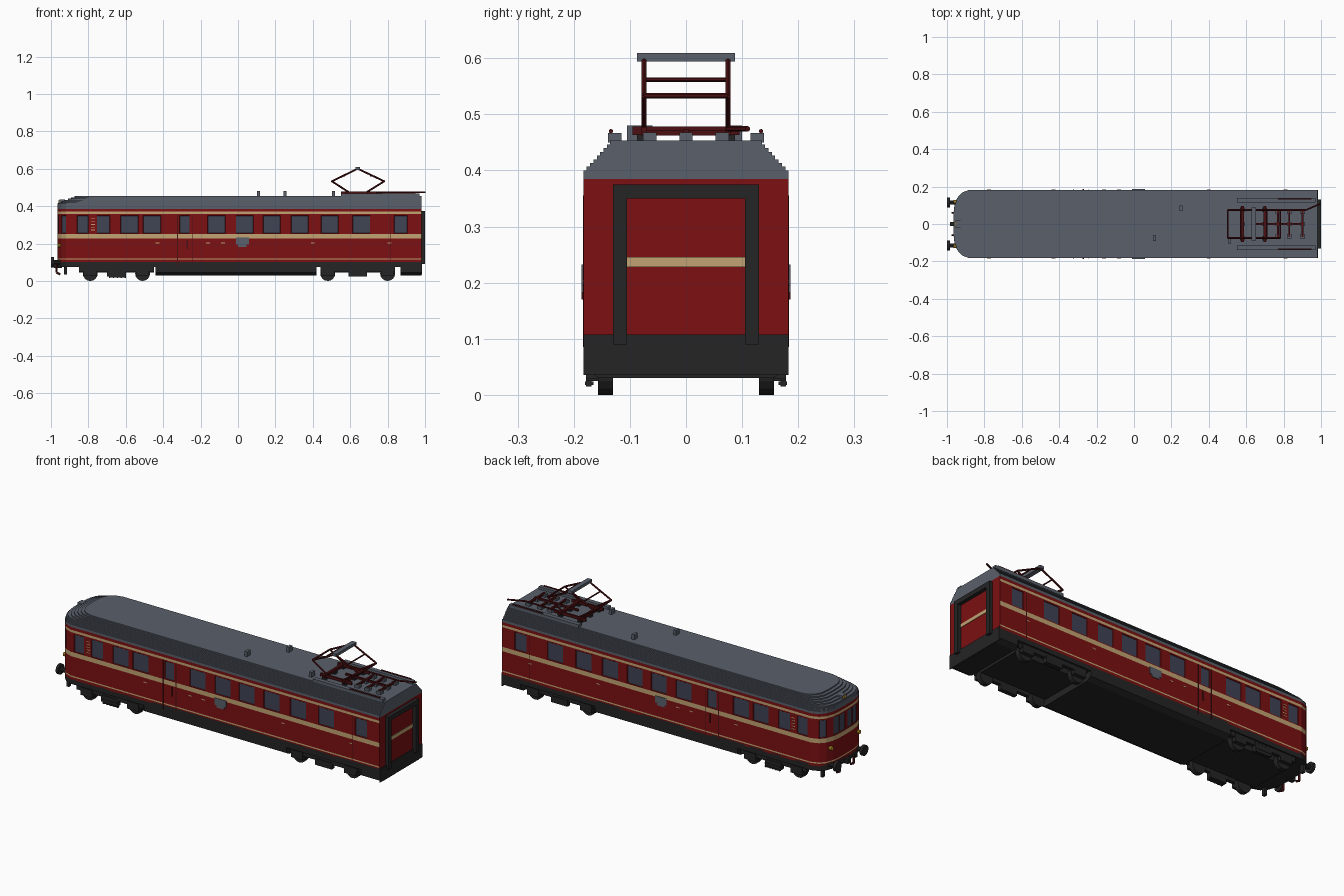
import bpy, bmesh, math
from mathutils import Vector

if "Cube" in bpy.data.objects:
    bpy.data.objects.remove(bpy.data.objects["Cube"])


def material(name, *rgb):
    m = bpy.data.materials.new(name)
    m.use_nodes = True
    m.diffuse_color = (*rgb, 1)
    m.node_tree.nodes["Principled BSDF"].inputs["Base Color"].default_value = (*rgb, 1)
    return m


RED = material("deep_red", 0.2, 0.005, 0.006)
CREAM = material("cream", 0.54, 0.37, 0.17)
GLASS = material("blue_glass", 0.05, 0.058, 0.09)
GREY = material("roof_grey", 0.1, 0.115, 0.145)
DARK = material("charcoal", 0.018, 0.018, 0.018)
MAROON = material("dark_maroon", 0.07, 0.005, 0.006)
AMBER = material("amber", 0.6, 0.35, 0.02)


def finish(name, bm, *mats):
    bmesh.ops.recalc_face_normals(bm, faces=bm.faces[:])
    mesh = bpy.data.meshes.new(name)
    bm.to_mesh(mesh)
    bm.free()
    for m in mats:
        mesh.materials.append(m)
    ob = bpy.data.objects.new(name, mesh)
    bpy.context.scene.collection.objects.link(ob)
    return ob


def box(name, mat, x, y, z):
    """Box from three (low, high) ranges."""
    bm = bmesh.new()
    bmesh.ops.create_cube(bm, size=1)
    for v in bm.verts:
        v.co = [sum(r) / 2 + c * (r[1] - r[0]) for r, c in zip((x, y, z), v.co)]
    return finish(name, bm, mat)


def rod(name, mat, a, b, r, sides=6, r2=None):
    a, b = Vector(a), Vector(b)
    bm = bmesh.new()
    bmesh.ops.create_cone(bm, cap_ends=True, segments=sides, radius1=r,
                          radius2=r if r2 is None else r2, depth=(b - a).length)
    q = (b - a).to_track_quat('Z', 'Y')
    for v in bm.verts:
        v.co = (a + b) / 2 + q @ v.co
    return finish(name, bm, mat)


def loft(bm, rings):
    """Skin closed rings of points and cap both ends."""
    rows = [[bm.verts.new(p) for p in ring] for ring in rings]
    n = len(rows[0])
    for lo, hi in zip(rows, rows[1:]):
        for i in range(n):
            j = (i + 1) % n
            bm.faces.new((lo[i], lo[j], hi[j], hi[i]))
    bm.faces.new(rows[0][::-1])
    bm.faces.new(rows[-1])


# Plan outline with a rounded cab at -x and a square end at +x
W, BACK = 0.183, 0.98
CAB = [(-0.88, W), (-0.92, 0.168), (-0.945, 0.14), (-0.96, 0.1),
       (-0.965, 0.055), (-0.966, 0.01)]
WINDOWS = [(x - 0.047, x + 0.047) for x in (-0.58, -0.46, -0.115, 0.035, 0.18, 0.33, 0.49, 0.66)]
WINDOWS += [(-0.86, -0.80), (-0.755, -0.685), (-0.312, -0.258), (0.835, 0.905)]


def outline(detail=False, inset=0, nose=0):
    cuts = sorted((c for w in WINDOWS for c in w), reverse=True) if detail else []
    half = [(BACK, W)] + [(x, W) for x in cuts] + CAB
    half = [(x + (nose if x < -0.87 else 0), y * (W - inset) / W) for x, y in half]
    return half + [(x, -y) for x, y in reversed(half)]


def slab(name, mat, pts, z0, z1):
    bm = bmesh.new()
    loft(bm, [[(x, y, z) for x, y in pts] for z in (z0, z1)])
    return finish(name, bm, mat)


# Car body: stripes by height, windows by position, glass set back
def is_window(c):
    if c.x > -0.87:
        return abs(c.y) > W - 0.005 and any(a < c.x < b for a, b in WINDOWS)
    return 0.02 < abs(c.y) < 0.09 or 0.145 < abs(c.y) < 0.16


STRIPES = [(0.114, 0.121), (0.226, 0.25), (0.357, 0.37)]
LEVELS = [0.1, *STRIPES[0], *STRIPES[1], 0.254, 0.35, *STRIPES[2], 0.385]
bm = bmesh.new()
loft(bm, [[(x, y, z) for x, y in outline(True)] for z in LEVELS])
bmesh.ops.recalc_face_normals(bm, faces=bm.faces[:])
panes = []
for f in bm.faces:
    c = f.calc_center_median()
    if c.x < BACK - 0.001 and abs(f.normal.z) < 0.5:
        if any(a < c.z < b for a, b in STRIPES):
            f.material_index = 1
        elif 0.254 < c.z < 0.35 and is_window(c):
            panes.append(f)
bmesh.ops.inset_individual(bm, faces=panes, thickness=0.003, depth=-0.003)
for f in panes:
    f.material_index = 2
finish("car_body", bm, RED, CREAM, GLASS)

# Stepped roof
slab("roof_edge", GREY, outline(), 0.385, 0.40)
STEPS = 8
for i in range(STEPS):
    z = 0.40 + 0.053 * i / STEPS
    top = z + 0.053 / STEPS
    slab("roof_step", GREY, outline(False, 0.006 * (i + 1), max(0, top - 0.418) * 2.6), z, top)

# Underframe
slab("floor_frame", DARK, outline(), 0.075, 0.108)
for name, x0, x1 in (("centre_skirt", -0.44, 0.42), ("end_skirt", 0.87, BACK)):
    bm = bmesh.new()
    section = [(W, 0.08), (W, 0.045), (0.155, 0.03)]
    section += [(-y, z) for y, z in reversed(section)]
    loft(bm, [[(x, y, z) for y, z in section] for x in (x0, x1)])
    finish(name, bm, DARK)

# Bogies with wheels, axle boxes and side beams
for centre, gap in ((-0.65, 0.14), (0.64, 0.16)):
    box("bogie_frame", DARK, (centre - 0.2, centre + 0.2), (-0.125, 0.125), (0.045, 0.08))
    for s in (-1, 1):
        box("bogie_beam", DARK, (centre - 0.2, centre + 0.2), sorted((s * 0.155, s * 0.175)), (0.05, 0.078))
        box("spring_plank", DARK, (centre - 0.05, centre + 0.05), sorted((s * 0.155, s * 0.178)), (0.025, 0.06))
        for k in (-1, 1):
            x = centre + k * gap
            rod("wheel", DARK, (x, s * 0.13, 0.04), (x, s * 0.157, 0.04), 0.04, 16)
            box("axle_box", DARK, (x - 0.035, x + 0.035), sorted((s * 0.15, s * 0.178)), (0.028, 0.07))
for s in (-1, 1):
    for z in (0.018, 0.035):
        box("ladder_rung", DARK, (-0.69, -0.60), sorted((s * 0.165, s * 0.18)), (z, z + 0.006))
    for i in range(5):
        x = -0.69 + i * 0.021
        box("ladder_post", DARK, (x, x + 0.006), sorted((s * 0.168, s * 0.178)), (0.015, 0.07))

# Buffers, brake hoses and coupling at the cab end
for s in (-1, 1):
    rod("buffer_stem", DARK, (-0.93, s * 0.115, 0.1), (-0.985, s * 0.115, 0.1), 0.012, 10)
    rod("buffer_head", DARK, (-0.985, s * 0.115, 0.1), (-1, s * 0.115, 0.1), 0.028, 14)
    hose = [(-0.95, 0.06, 0.095), (-0.97, 0.06, 0.08), (-0.97, 0.06, 0.045), (-0.95, 0.06, 0.035)]
    for a, b in zip(hose, hose[1:]):
        rod("brake_hose", MAROON, (a[0], s * a[1], a[2]), (b[0], s * b[1], b[2]), 0.006)
    box("rail_guard", DARK, (-0.93, -0.915), sorted((s * 0.13, s * 0.15)), (0.035, 0.08))
    rod("tail_lamp", AMBER, (-0.94, s * 0.118, 0.19), (-0.966, s * 0.118, 0.19), 0.011, 10)
box("coupling_hook", DARK, (-0.985, -0.94), (-0.012, 0.012), (0.07, 0.1))
box("cab_top_lamp", GREY, (-0.955, -0.925), (-0.018, 0.018), (0.418, 0.435))
box("cab_top_lens", AMBER, (-0.96, -0.954), (-0.011, 0.011), (0.421, 0.432))

# Gangway at the square end
for s in (-1, 1):
    box("gangway_post", DARK, (BACK, 1), sorted((s * 0.105, s * 0.13)), (0.09, 0.375))
box("gangway_top", DARK, (BACK, 1), (-0.105, 0.105), (0.35, 0.375))
box("gangway_sill", DARK, (BACK, 0.985), (-W, W), (0.035, 0.108))
box("gangway_stripe", CREAM, (BACK, 0.983), (-0.105, 0.105), (0.228, 0.246))


# Side fittings on both flanks
def plate(name, mat, s, x0, x1, z0, z1, t=0.003):
    box(name, mat, (x0, x1), sorted((s * (W - 0.002), s * (W + t))), (z0, z1))


for s in (-1, 1):
    for x in (-0.327, -0.247):
        plate("door_seam", MAROON, s, x, x + 0.005, 0.085, 0.355, 0.001)
    plate("door_handrail", MAROON, s, -0.275, -0.268, 0.17, 0.22)
    plate("end_door_seam", MAROON, s, 0.815, 0.819, 0.11, 0.355, 0.001)
    plate("crest_plate", GREY, s, -0.012, 0.058, 0.195, 0.232)
    plate("crest_foot", GREY, s, 0.0, 0.046, 0.182, 0.195)
    for x in (-0.43, -0.16, -0.08, 0.4, 0.81):
        plate("small_sign", CREAM, s, x - 0.01, x + 0.01, 0.2, 0.205, 0.001)
    for i in range(5):
        z = 0.27 + i * 0.015
        plate("cab_grille", CREAM, s, -0.785, -0.765, z, z + 0.004, 0.001)

# Roof vents and equipment platform
for x, y in ((0.11, -0.075), (0.25, 0.085), (0.51, -0.09)):
    box("roof_vent", GREY, (x - 0.008, x + 0.008), (y - 0.015, y + 0.015), (0.45, 0.48))
for s in (-1, 1):
    box("roof_walkway", GREY, (0.55, 0.97), sorted((s * 0.115, s * 0.139)), (0.45, 0.467))
    rod("side_cable", MAROON, (0.77, s * 0.134, 0.47), (0.95, s * 0.134, 0.47), 0.004)
    box("frame_rail", MAROON, (0.55, 0.74), sorted((s * 0.07, s * 0.08)), (0.462, 0.477))
for x in (0.58, 0.70):
    box("frame_cross", MAROON, (x - 0.007, x + 0.007), (-0.095, 0.095), (0.463, 0.478))
    for y in (-0.075, 0.0, 0.075):
        box("insulator", DARK, (x - 0.012, x + 0.012), (y - 0.012, y + 0.012), (0.45, 0.464))
for x in (0.77, 0.83, 0.90):
    box("breaker_cross", MAROON, (x - 0.005, x + 0.005), (-0.07, 0.07), (0.462, 0.472))
    for y in (-0.065, 0.0, 0.065):
        box("breaker_block", GREY, (x - 0.013, x + 0.013), (y - 0.012, y + 0.012), (0.45, 0.468))
box("breaker_bar", MAROON, (0.65, 0.91), (-0.005, 0.005), (0.463, 0.473))
rod("roof_cable", MAROON, (0.74, 0.075, 0.474), (0.92, 0.075, 0.474), 0.005)
rod("roof_cable_end", MAROON, (0.92, 0.075, 0.474), (1, 0.11, 0.474), 0.005)

# Pantograph: two diamond side frames with cross tubes and a contact head
APEX = (0.64, 0.6)
for s in (-1, 1):
    y = s * 0.075
    for foot, knee in (((0.59, 0.476), (0.502, 0.533)), ((0.69, 0.476), (0.782, 0.533))):
        for a, b in ((foot, knee), (knee, APEX)):
            rod("pantograph_arm", MAROON, (a[0], y, a[1]), (b[0], y, b[1]), 0.005)
for x in (0.502, 0.782):
    rod("pantograph_knee_tube", MAROON, (x, -0.075, 0.533), (x, 0.075, 0.533), 0.005)
for x in (0.57, 0.71):
    rod("pantograph_brace", MAROON, (x, -0.075, 0.562), (x, 0.075, 0.562), 0.004)
box("contact_head", GREY, (0.627, 0.653), (-0.087, 0.087), (0.594, 0.609))
